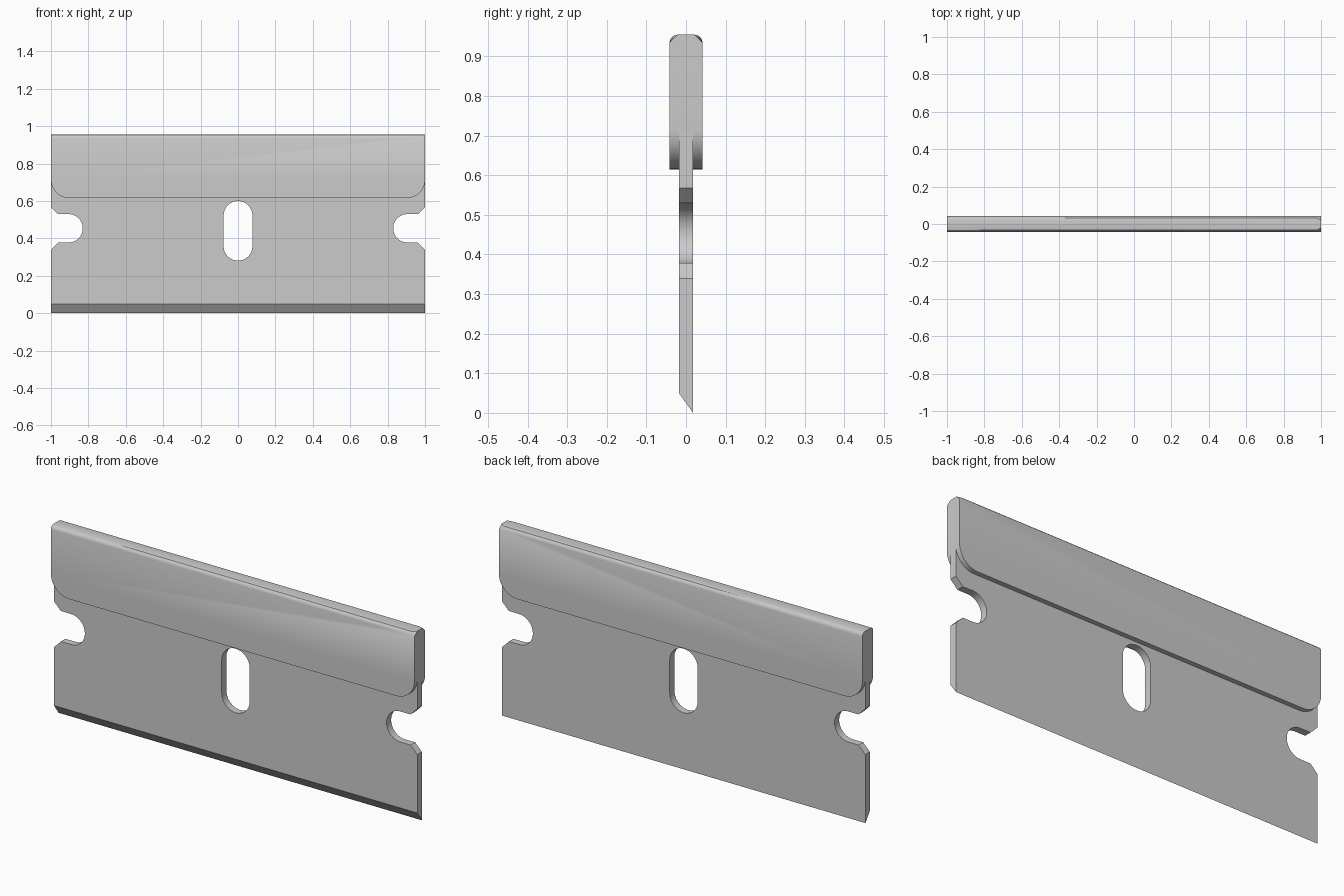
import bpy, bmesh
from math import pi, sin, cos, radians

if "Cube" in bpy.data.objects:
    bpy.data.objects.remove(bpy.data.objects["Cube"])


def arc(cx, cz, r, a0, a1, n=12):
    """Points on an arc, angles in degrees."""
    return [(cx + r * cos(radians(a0 + (a1 - a0) * i / n)),
             cz + r * sin(radians(a0 + (a1 - a0) * i / n))) for i in range(n + 1)]


def mirrored(right):
    """Close a right-hand outline (bottom to top) with its mirror image."""
    return right + [(-x, z) for x, z in reversed(right)]


def plate(name, loops, half):
    """Extrude filled x-z outlines (later loops are holes) along y."""
    cu = bpy.data.curves.new(name + "_outline", 'CURVE')
    cu.dimensions, cu.fill_mode, cu.extrude = '2D', 'BOTH', half
    for pts in loops:
        sp = cu.splines.new('POLY')
        sp.points.add(len(pts) - 1)
        for p, (x, z) in zip(sp.points, pts):
            p.co = (x, z, 0, 1)
        sp.use_cyclic_u = True
    tmp = bpy.data.objects.new(name + "_outline", cu)
    bpy.context.collection.objects.link(tmp)
    dg = bpy.context.evaluated_depsgraph_get()
    me = bpy.data.meshes.new_from_object(tmp.evaluated_get(dg))
    bpy.data.objects.remove(tmp)
    bm = bmesh.new()
    bm.from_mesh(me)
    for v in bm.verts:
        x, z, d = v.co
        v.co = (x, -d, z)
    bmesh.ops.remove_doubles(bm, verts=bm.verts, dist=1e-5)
    me.name = name
    ob = bpy.data.objects.new(name, me)
    bpy.context.collection.objects.link(ob)
    return ob, bm


def finish(ob, bm):
    bmesh.ops.recalc_face_normals(bm, faces=bm.faces)
    bm.to_mesh(ob.data)
    bm.free()
    bpy.ops.object.select_all(action='DESELECT')
    ob.select_set(True)
    bpy.context.view_layer.objects.active = ob
    bpy.ops.object.shade_smooth_by_angle(angle=radians(30))


# Blade: side notches, centre slot, single-sided ground edge
SEAM = 0.71
side = [(1, 0), (1, 0.34), (0.962, 0.378)]
side += arc(0.906, 0.454, 0.076, 270, 90, 20)
side += [(0.962, 0.53), (1, 0.568), (1, SEAM)]
slot = arc(0, 0.523, 0.077, 0, 180, 16) + arc(0, 0.358, 0.077, 180, 360, 16)
blade, bm = plate("blade", [mirrored(side), slot], 0.018)
for v in bm.verts:
    if v.co.z < 0.01 and v.co.y < 0:
        v.co.z = 0.05
finish(blade, bm)

# Spine: rounded lower corners, softened top edges
edge = arc(0.9, SEAM + 0.005, 0.1, -90, 0, 12) + [(1, 0.955)]
spine, bm = plate("spine", [mirrored(edge)], 0.042)
top = [e for e in bm.edges
       if all(v.co.z > 0.95 for v in e.verts)
       and abs(e.verts[0].co.y - e.verts[1].co.y) < 1e-4]
bmesh.ops.bevel(bm, geom=top, offset=0.02, segments=3, profile=0.5, affect='EDGES')
finish(spine, bm)
